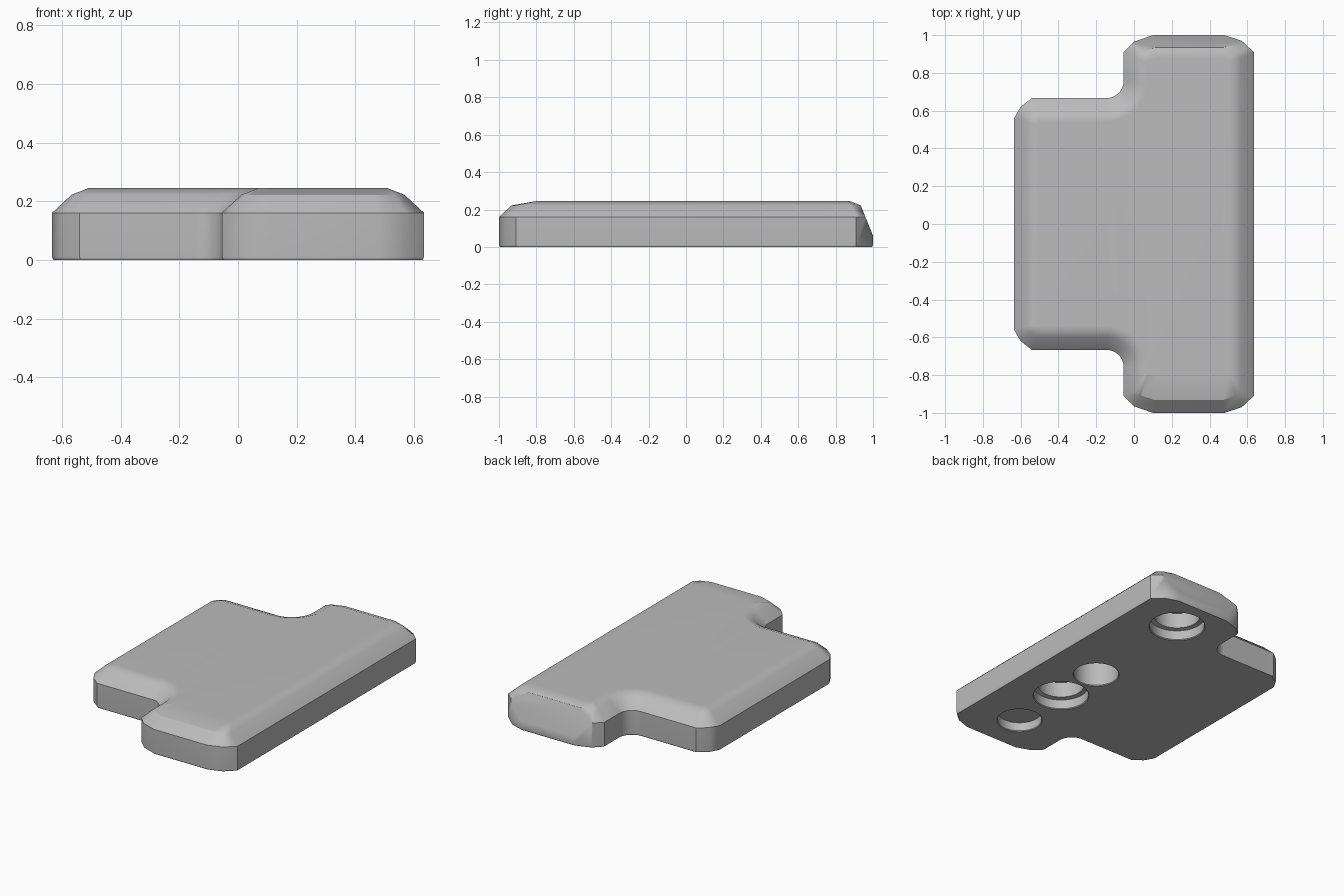
import bpy, bmesh
from math import sin, cos, radians, pi
from mathutils import Vector

cube = bpy.data.objects.get("Cube")
if cube:
    bpy.data.objects.remove(cube, do_unlink=True)

grey = bpy.data.materials.new("plain grey")
grey.use_nodes = True
colour = (0.5, 0.5, 0.5, 1)
grey.diffuse_color = colour
grey.node_tree.nodes["Principled BSDF"].inputs["Base Color"].default_value = colour


def make_object(name, bm):
    bmesh.ops.recalc_face_normals(bm, faces=bm.faces[:])
    mesh = bpy.data.meshes.new(name)
    bm.to_mesh(mesh)
    bm.free()
    mesh.materials.append(grey)
    ob = bpy.data.objects.new(name, mesh)
    bpy.context.collection.objects.link(ob)
    return ob


def loft(bm, rings):
    """Skin a stack of closed rings and cap both ends."""
    rows = [[bm.verts.new(p) for p in ring] for ring in rings]
    n = len(rows[0])
    for low, high in zip(rows, rows[1:]):
        for i in range(n):
            j = (i + 1) % n
            bm.faces.new((low[i], low[j], high[j], high[i]))
    bm.faces.new(rows[0][::-1])
    bm.faces.new(rows[-1])


def inset(points, d):
    """Move a counter-clockwise outline inward by d with mitred corners."""
    result = []
    for i, p in enumerate(points):
        e1 = (p - points[i - 1]).normalized()
        e2 = (points[(i + 1) % len(points)] - p).normalized()
        n1, n2 = Vector((-e1.y, e1.x)), Vector((-e2.y, e2.x))
        result.append(p + (n1 + n2) * (d / (1 + n1.dot(n2))))
    return result


# Stepped outline: back half, then its mirror for the front half
FILLET = 0.09
half = [(0.635, 0.91), (0.57, 0.97), (0.48, 1.0), (0.10, 1.0), (0.0, 0.965), (-0.055, 0.91)]
half += [(-0.145 + FILLET * cos(radians(-a)), 0.757 + FILLET * sin(radians(-a)))
         for a in range(0, 91, 10)]
half += [(-0.54, 0.667), (-0.60, 0.62), (-0.635, 0.56)]
outline = [Vector(p) for p in half] + [Vector((x, -y)) for x, y in reversed(half)]

# Body: fine lower edge, upright wall, two-step chamfer on top
rings = []
for d, z in [(0.006, 0), (0, 0.01), (0, 0.16), (0.067, 0.222), (0.125, 0.245)]:
    ring = inset(outline, d)
    if d > 0.1:  # longer run-out at the front end
        for p in ring:
            p.y = max(p.y, -0.8)
    rings.append([(p.x, p.y, z) for p in ring])
bm = bmesh.new()
loft(bm, rings)

# Sloping cut on the back end
bmesh.ops.bisect_plane(bm, geom=bm.verts[:] + bm.edges[:] + bm.faces[:],
                       plane_co=(0, 1.0, 0.06), plane_no=(0, 0.16, 0.065),
                       clear_outer=True)
bmesh.ops.holes_fill(bm, edges=[e for e in bm.edges if e.is_boundary], sides=0)
body = make_object("body", bm)

# Round holes in the underside: plain, shallow or stepped, all with eased rims
EASE = 0.005


def hole(bm, y, profile):
    loft(bm, [[(0.29 + r * cos(2 * pi * i / 48), y + r * sin(2 * pi * i / 48), z)
               for i in range(48)] for r, z in profile])


def rim(r):
    return [(r + 2 * EASE, -EASE), (r, EASE)]


stepped = rim(0.165) + [(0.165, 0.065), (0.137, 0.07), (0.137, 0.17)]
bm = bmesh.new()
hole(bm, 0.75, stepped)
hole(bm, -0.34, stepped)
hole(bm, -0.01, rim(0.135) + [(0.135, 0.17)])
hole(bm, -0.73, rim(0.133) + [(0.133, 0.06)])
cutter = make_object("hole_cutter", bm)
cutter.hide_render = True

# Cut the holes, then discard the cutter
bpy.ops.object.select_all(action='DESELECT')
bpy.context.view_layer.objects.active = body
body.select_set(True)
cut = body.modifiers.new("holes", 'BOOLEAN')
cut.operation = 'DIFFERENCE'
cut.solver = 'EXACT'
cut.object = cutter
bpy.ops.object.modifier_apply(modifier=cut.name)
bpy.data.objects.remove(cutter, do_unlink=True)

# Smooth the soft bends and keep the crisp edges
bpy.ops.object.shade_smooth_by_angle(angle=radians(32))
weighted = body.modifiers.new("weighted normals", 'WEIGHTED_NORMAL')
weighted.keep_sharp = True
